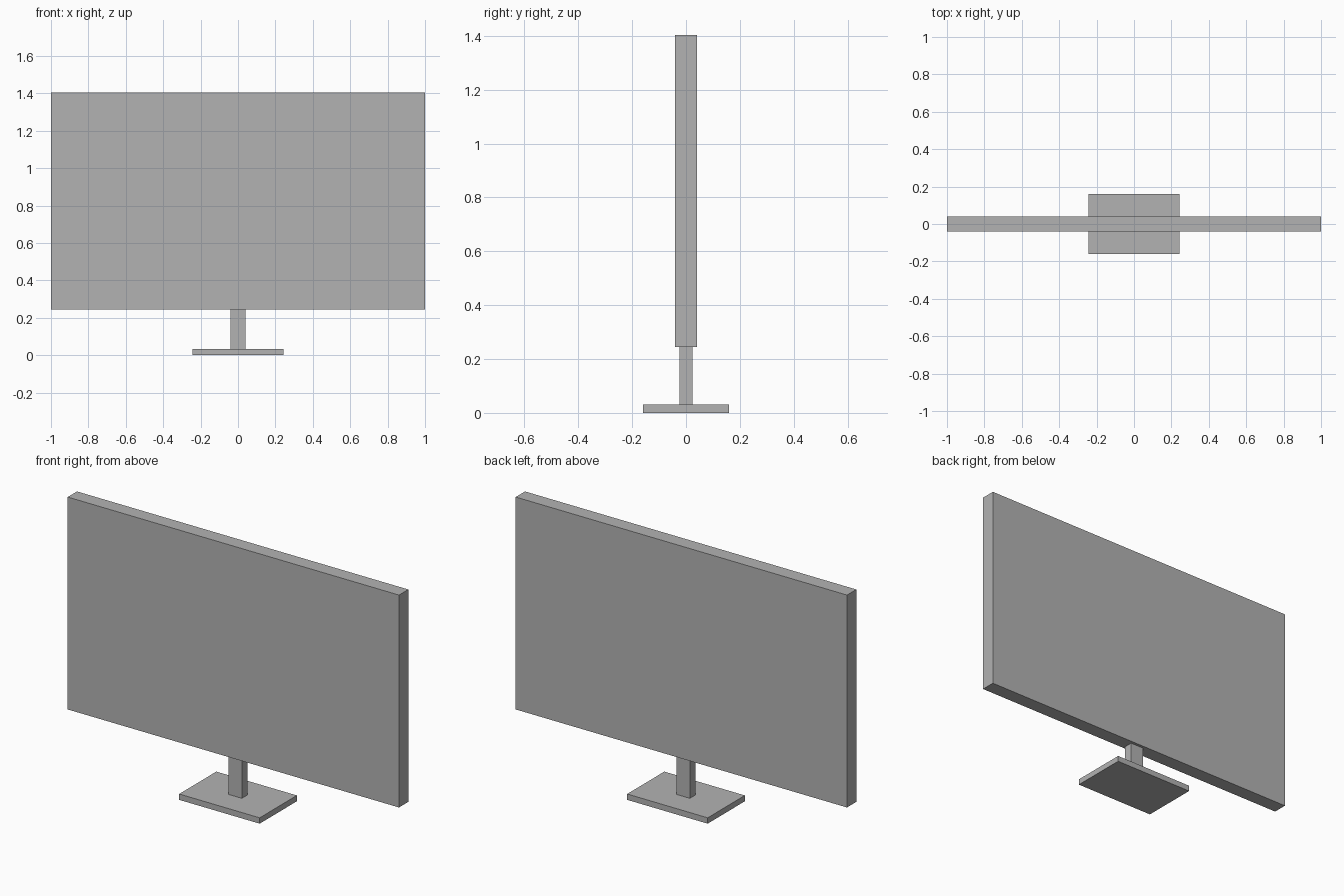
import bpy

cube = bpy.data.objects.get("Cube")
if cube:
    bpy.data.objects.remove(cube, do_unlink=True)

# Single grey finish
grey = bpy.data.materials.new("plain_grey")
grey.use_nodes = True
colour = (0.45, 0.45, 0.45, 1.0)
grey.diffuse_color = colour
grey.node_tree.nodes["Principled BSDF"].inputs["Base Color"].default_value = colour


def box(name, width, depth, bottom, top):
    """Box centred on the z axis, spanning bottom to top."""
    bpy.ops.mesh.primitive_cube_add(size=1, location=(0, 0, (bottom + top) / 2))
    part = bpy.context.object
    part.name = name
    part.scale = (width, depth, top - bottom)
    bpy.ops.object.transform_apply(location=False, rotation=False, scale=True)
    part.data.materials.append(grey)
    return part


base_top = 0.032
screen_bottom = 0.245

# Foot plate, stand post and flat display panel
box("stand_base", 0.486, 0.32, 0, base_top)
box("stand_post", 0.08, 0.048, base_top, screen_bottom)
box("screen_panel", 2.0, 0.08, screen_bottom, 1.404)
